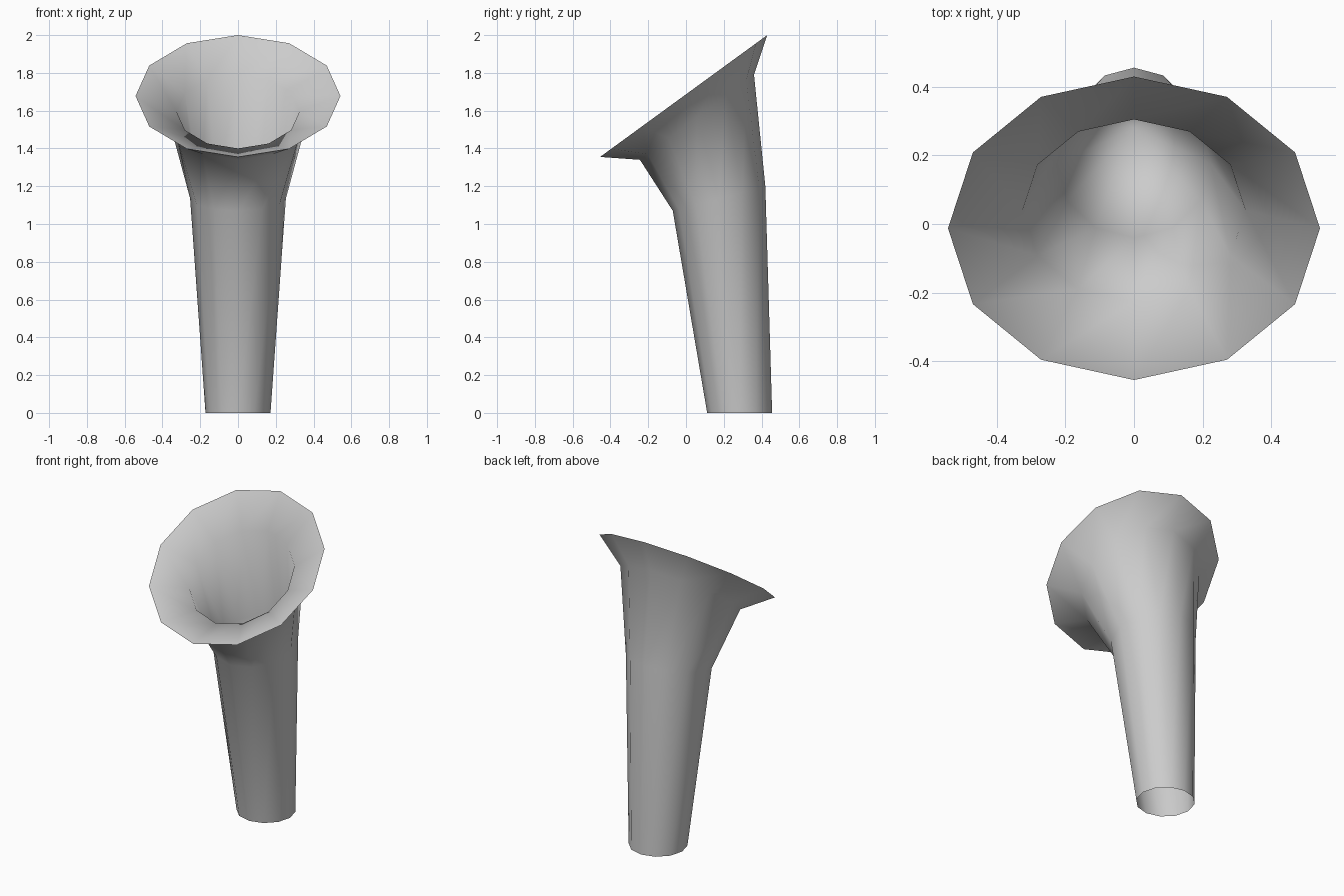
import bpy, bmesh, math

SIDES = 12

cube = bpy.data.objects.get("Cube")
if cube:
    bpy.data.objects.remove(cube, do_unlink=True)

# Single plain colour
grey = bpy.data.materials.new("light_grey")
grey.use_nodes = True
colour = (0.6, 0.6, 0.6, 1)
grey.diffuse_color = colour
shader = next(n for n in grey.node_tree.nodes if n.type == 'BSDF_PRINCIPLED')
shader.inputs["Base Color"].default_value = colour
shader.inputs["Roughness"].default_value = 0.8


def add_ring(bm, cy, cz, rx, ry, rz):
    """Tilted ring: rx across, ry and rz give the forward and downward lean."""
    ring = []
    for i in range(SIDES):
        a = 2 * math.pi * i / SIDES
        ring.append(bm.verts.new((rx * math.sin(a),
                                  cy - ry * math.cos(a),
                                  cz - rz * math.cos(a))))
    return ring


def bridge(bm, low, high):
    for i in range(SIDES):
        j = (i + 1) % SIDES
        bm.faces.new((low[i], low[j], high[j], high[i]))


# Outer wall from the foot to the rim, then the inner wall back down
bm = bmesh.new()
profile = [
    (0.284, 0.0, 0.172, 0.172, 0.0),        # foot
    (0.175, 1.135, 0.2535, 0.245, 0.065),   # neck
    (0.058, 1.565, 0.37, 0.302, 0.225),     # flare
    (-0.0125, 1.6775, 0.5425, 0.4425, 0.3225),  # rim
    (0.04, 1.595, 0.325, 0.265, 0.195),     # inner flare
    (0.175, 1.15, 0.225, 0.215, 0.055),     # inner neck
]
rings = [add_ring(bm, *p) for p in profile]
for low, high in zip(rings, rings[1:]):
    bridge(bm, low, high)

# Bore tapers to a point inside the tube
tip = bm.verts.new((0, 0.28, 0.2))
last = rings[-1]
for i in range(SIDES):
    bm.faces.new((last[i], last[(i + 1) % SIDES], tip))

mesh = bpy.data.meshes.new("flared_horn")
bm.to_mesh(mesh)
bm.free()
mesh.materials.append(grey)
horn = bpy.data.objects.new("flared_horn", mesh)
bpy.context.collection.objects.link(horn)

# Smooth walls with a crisp rim
bpy.ops.object.select_all(action='DESELECT')
horn.select_set(True)
bpy.context.view_layer.objects.active = horn
bpy.ops.object.shade_smooth_by_angle(angle=math.radians(70))
